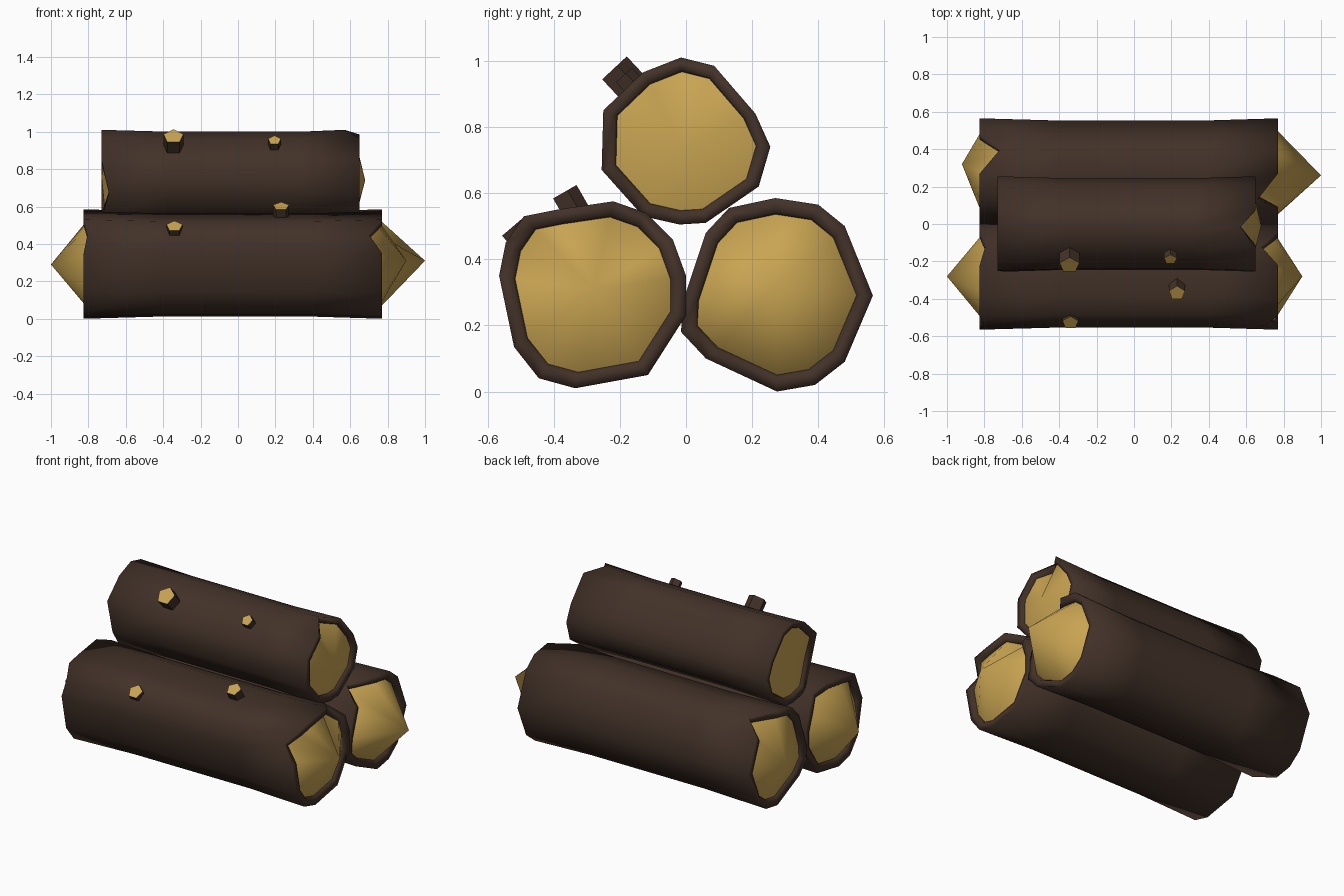
import bpy, bmesh, math
from mathutils import Vector

if "Cube" in bpy.data.objects:
    bpy.data.objects.remove(bpy.data.objects["Cube"])


def material(name, rgb):
    m = bpy.data.materials.new(name)
    m.diffuse_color = (*rgb, 1)
    m.use_nodes = True
    m.node_tree.nodes["Principled BSDF"].inputs["Base Color"].default_value = m.diffuse_color
    return m


BARK = material("dark_bark", (0.054, 0.031, 0.021))
WOOD = material("cut_wood", (0.578, 0.370, 0.084))


def finish(bm, name):
    # soft shading, with a crisp line where bark meets cut wood
    bmesh.ops.recalc_face_normals(bm, faces=bm.faces)
    for f in bm.faces:
        f.smooth = True
    for e in bm.edges:
        if len({f.material_index for f in e.link_faces}) > 1:
            e.smooth = False
    me = bpy.data.meshes.new(name)
    bm.to_mesh(me)
    bm.free()
    me.materials.append(BARK)
    me.materials.append(WOOD)
    ob = bpy.data.objects.new(name, me)
    bpy.context.collection.objects.link(ob)
    return ob


def bridge(bm, a, b):
    n = len(a)
    for i in range(n):
        bm.faces.new((a[i], a[(i + 1) % n], b[(i + 1) % n], b[i]))


def log(name, profile, centre, left, right):
    """profile: (y, z) outline; left/right: (rim x, wood tip (x, y, z), {index: notch depth})"""
    cy, cz = centre
    bm = bmesh.new()

    def ring(x, scale, notches, sign):
        return [bm.verts.new((x - sign * notches.get(i, 0),
                              cy + (y - cy) * scale, cz + (z - cz) * scale))
                for i, (y, z) in enumerate(profile)]

    def end(data, sign):
        # outer rim, inner lip, shallow inner wall, then the split-wood tip
        x, tip, notches = data
        outer = ring(x, 1, notches, sign)
        lip = ring(x, 0.86, notches, sign)
        wall = ring(x - sign * 0.02, 0.83, notches, sign)
        bridge(bm, outer, lip)
        bridge(bm, lip, wall)
        apex = bm.verts.new(tip)
        for i in range(len(wall)):
            f = bm.faces.new((wall[i], wall[(i + 1) % len(wall)], apex))
            f.material_index = 1
        return outer

    a = end(left, -1)
    d = end(right, 1)
    # slightly waisted trunk
    b = ring(left[0] * 0.5, 0.96, {}, 1)
    c = ring(right[0] * 0.5, 0.96, {}, 1)
    bridge(bm, a, b)
    bridge(bm, b, c)
    bridge(bm, c, d)
    return finish(bm, name)


def stub(name, tip, direction, radius, length=0.14):
    # five-sided broken branch with a wood-coloured tip
    d = Vector(direction).normalized()
    u = Vector((1, 0, 0))
    v = d.cross(u)
    tip = Vector(tip)
    bm = bmesh.new()
    rings = []
    for p in (tip - d * length, tip):
        rings.append([bm.verts.new(p + radius * (math.cos(t) * u + math.sin(t) * v))
                      for t in (0.3 + i * math.tau / 5 for i in range(5))])
    bridge(bm, *rings)
    bm.faces.new(rings[0])
    bm.faces.new(rings[1]).material_index = 1
    ob = finish(bm, name)
    for p in ob.data.polygons:
        p.use_smooth = False


# Bottom front log
log("front_log",
    [(-.22, .575), (-.12, .54), (-.04, .46), (0, .35), (0, .23), (-.115, .05),
     (-.335, .01), (-.445, .04), (-.52, .135), (-.565, .35), (-.545, .45),
     (-.49, .53), (-.39, .55)],
    (-.28, .295),
    (-.825, (-1, -.28, .29), {1: .03, 10: .02}),
    (.77, (.9, -.28, .31), {1: .09, 10: .07}))

# Bottom back log
log("back_log",
    [(.27, .585), (.4, .565), (.48, .5), (.565, .29), (.48, .09), (.39, .02),
     (.275, .0), (.06, .1), (-.015, .18), (-.01, .27), (.06, .48), (.13, .555)],
    (.275, .295),
    (-.825, (-.92, .32, .3), {1: .11}),
    (.77, (1, .26, .31), {11: .11}))

# Top log
log("top_log",
    [(-.015, 1.01), (.085, .985), (.21, .84), (.255, .74), (.22, .62), (.06, .51),
     (-.02, .505), (-.13, .53), (-.255, .67), (-.25, .85), (-.13, .965)],
    (0, .755),
    (-.73, (-.73, -.01, .76), {8: .04}),
    (.65, (.68, -.01, .74), {0: .08}))

# Branch stubs
stub("top_stub_large", (-.345, -.22, .975), (0, -.7, .75), .056)
stub("top_stub_small", (.195, -.19, .955), (0, -.7, .75), .036)
stub("front_stub_left", (-.34, -.528, .495), (0, -.65, .76), .045)
stub("front_stub_right", (.23, -.37, .602), (0, -.5, .87), .045)
